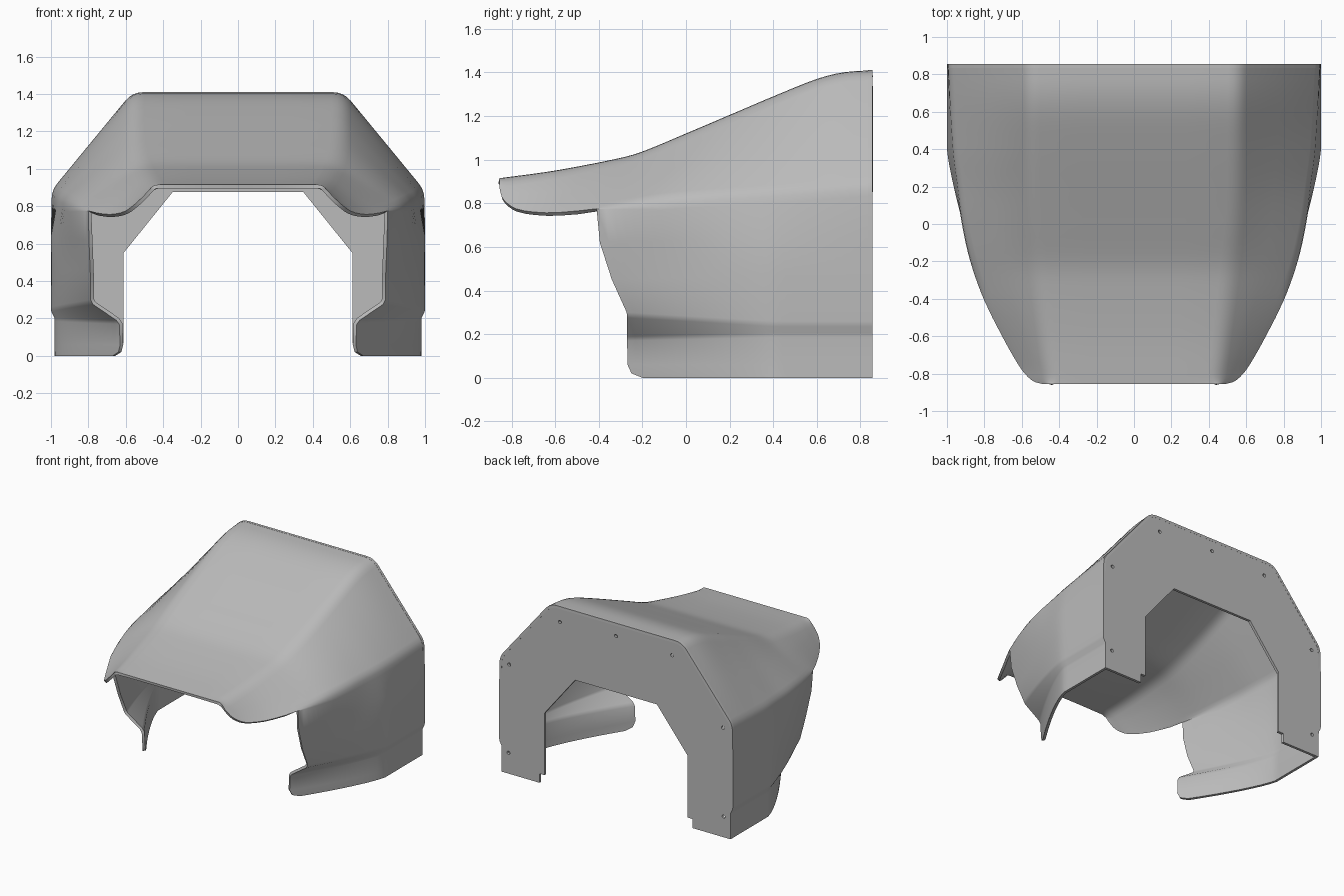
import bpy, bmesh, math
from mathutils import Vector

if "Cube" in bpy.data.objects:
    bpy.data.objects.remove(bpy.data.objects["Cube"], do_unlink=True)

grey = bpy.data.materials.new("plain grey")
grey.use_nodes = True
grey.diffuse_color = (0.5, 0.5, 0.5, 1)
grey.node_tree.nodes["Principled BSDF"].inputs["Base Color"].default_value = (0.5, 0.5, 0.5, 1)

BACK, WALL_START = 0.855, -0.41


def clamp(v):
    return max(0.0, min(1.0, v))


def curve(points, y):
    """Smooth interpolation through (y, value) pairs."""
    n = len(points)

    def slope(k):
        a, b = points[max(k - 1, 0)], points[min(k + 1, n - 1)]
        return (b[1] - a[1]) / (b[0] - a[0])
    k = 0
    while k < n - 2 and y > points[k + 1][0]:
        k += 1
    (y0, v0), (y1, v1) = points[k], points[k + 1]
    h = y1 - y0
    t = clamp((y - y0) / h)
    return (v0 * (1 + 2 * t) * (1 - t) ** 2 + slope(k) * h * t * (1 - t) ** 2
            + v1 * t * t * (3 - 2 * t) + slope(k + 1) * h * t * t * (t - 1))


def bezier(a, c, b, steps):
    return [a.lerp(c, i / steps).lerp(c.lerp(b, i / steps), i / steps) for i in range(steps + 1)]


def make_object(name, bm):
    mesh = bpy.data.meshes.new(name)
    bm.to_mesh(mesh)
    bm.free()
    mesh.materials.append(grey)
    obj = bpy.data.objects.new(name, mesh)
    bpy.context.collection.objects.link(obj)
    return obj


def finish(obj, angle):
    """Apply the modifiers, then smooth everything but the hard edges."""
    bpy.ops.object.select_all(action='DESELECT')
    obj.select_set(True)
    bpy.context.view_layer.objects.active = obj
    bpy.ops.object.convert(target='MESH')
    bpy.ops.object.shade_smooth_by_angle(angle=math.radians(angle))


# Guide curves along the length: roof height, roof corner, shoulder height and width
roof_z = [(-.855, .915), (-.6, .95), (-.3, 1.008), (-.2, 1.037), (0, 1.12), (.2, 1.205),
          (.4, 1.29), (.6, 1.37), (.72, 1.4), (.855, 1.41)]
roof_x = [(-.855, .45), (-.4, .5), (.1, .55), (.855, .565)]
shoulder_z = [(-.855, .87), (-.845, .83), (-.82, .8), (-.78, .775), (-.7, .76), (-.6, .757),
              (-.41, .775), (-.1, .82), (.4, .85), (.855, .885)]
shoulder_x = [(-.855, .49), (-.845, .53), (-.82, .565), (-.78, .6), (-.7, .65), (-.6, .705),
              (-.41, .8), (-.2, .875), (0, .92), (.2, .947), (.4, .972), (.855, .997)]
# Side wall rows: front z, back z, front y, front x, back x
wall_rows = [(.62, .64, -.395, .797, 1), (.45, .47, -.34, .79, 1), (.3, .26, -.272, .788, 1),
             (.275, .235, -.27, .775, .998), (.19, .205, -.27, .65, .982),
             (.17, .185, -.27, .635, .98), (.06, .06, -.268, .63, .98),
             (.02, .02, -.25, .64, .98), (0, 0, -.2, .67, .98)]


def section(y):
    """Half cross-section from the roof centre down to the bottom edge."""
    corner = Vector((curve(roof_x, y), y, curve(roof_z, y)))
    shoulder = Vector((curve(shoulder_x, y), y, curve(shoulder_z, y)))
    slope = shoulder - corner
    r = min(0.06, 0.35 * slope.length)
    d = slope.normalized()
    pts = [Vector((0, y, corner.z)), Vector((corner.x / 2, y, corner.z))]
    pts += bezier(corner - Vector((r, 0, 0)), corner, corner + d * r, 4)
    pts.append(corner.lerp(shoulder, 0.5))
    drop = Vector((0, 0, 0.05 * clamp((y - WALL_START) / 0.3)))
    pts += bezier(shoulder - d * r * 0.8, shoulder, shoulder - drop, 3)
    if y < WALL_START:
        return pts
    t = (y - WALL_START) / (BACK - WALL_START)
    for zf, zb, yf, xf, xb in wall_rows:
        row_y = yf + (BACK - yf) * t
        s = clamp((0.4 - row_y) / (0.4 - yf))
        pts.append(Vector((xb - (xb - xf) * s ** 1.25, row_y, zb + (zf - zb) * s)))
    return pts


# Thin shell: hood, side walls and lower skirts
stations = [-.855, -.851, -.845, -.833, -.82, -.8, -.78, -.74, -.7, -.64, -.58, -.5]
stations += [WALL_START + (BACK - WALL_START) * i / 30 for i in range(31)]
sections = [section(y) for y in stations]
bm = bmesh.new()
grid = [[bm.verts.new(p) for p in pts] for pts in sections]
for a, b in zip(grid, grid[1:]):
    for j in range(min(len(a), len(b)) - 1):
        bm.faces.new((a[j], a[j + 1], b[j + 1], b[j]))
shell = make_object("cover_shell", bm)
mirror = shell.modifiers.new("mirror", 'MIRROR')
mirror.use_clip = True
solid = shell.modifiers.new("wall thickness", 'SOLIDIFY')
solid.thickness = 0.02
solid.offset = -1
finish(shell, 32)

# Flat mounting flange closing the back, with an arched opening
half = [(p.x, p.z) for p in sections[-1]]
half += [(.655, 0), (.655, .07), (.612, .07), (.612, .55), (.35, .875)]
outline = half + [(-x, z) for x, z in reversed(half) if x > 0]
bm = bmesh.new()
face = bm.faces.new([bm.verts.new((x, BACK - 0.02, z)) for x, z in outline])
extruded = bmesh.ops.extrude_face_region(bm, geom=[face])
moved = [g for g in extruded["geom"] if isinstance(g, bmesh.types.BMVert)]
bmesh.ops.translate(bm, verts=moved, vec=(0, 0.0205, 0))
bmesh.ops.recalc_face_normals(bm, faces=bm.faces)
flange = make_object("back_flange", bm)

# Screw holes through the flange
holes = [(0, 1.31)] + [(s * x, z) for s in (1, -1) for x, z in ((.48, 1.29), (.915, .845), (.92, .16))]
bm = bmesh.new()
for x, z in holes:
    ring = bmesh.ops.create_cone(bm, cap_ends=True, segments=16, radius1=.013, radius2=.013, depth=.1)
    bmesh.ops.rotate(bm, verts=ring["verts"],
                     matrix=Vector((0, 0, 1)).rotation_difference(Vector((0, 1, 0))).to_matrix())
    bmesh.ops.translate(bm, verts=ring["verts"], vec=(x, BACK, z))
cutter = make_object("hole_cutter", bm)
cutter.hide_render = True
cut = flange.modifiers.new("screw holes", 'BOOLEAN')
cut.operation = 'DIFFERENCE'
cut.solver = 'EXACT'
cut.object = cutter
finish(flange, 30)
bpy.data.objects.remove(cutter, do_unlink=True)
